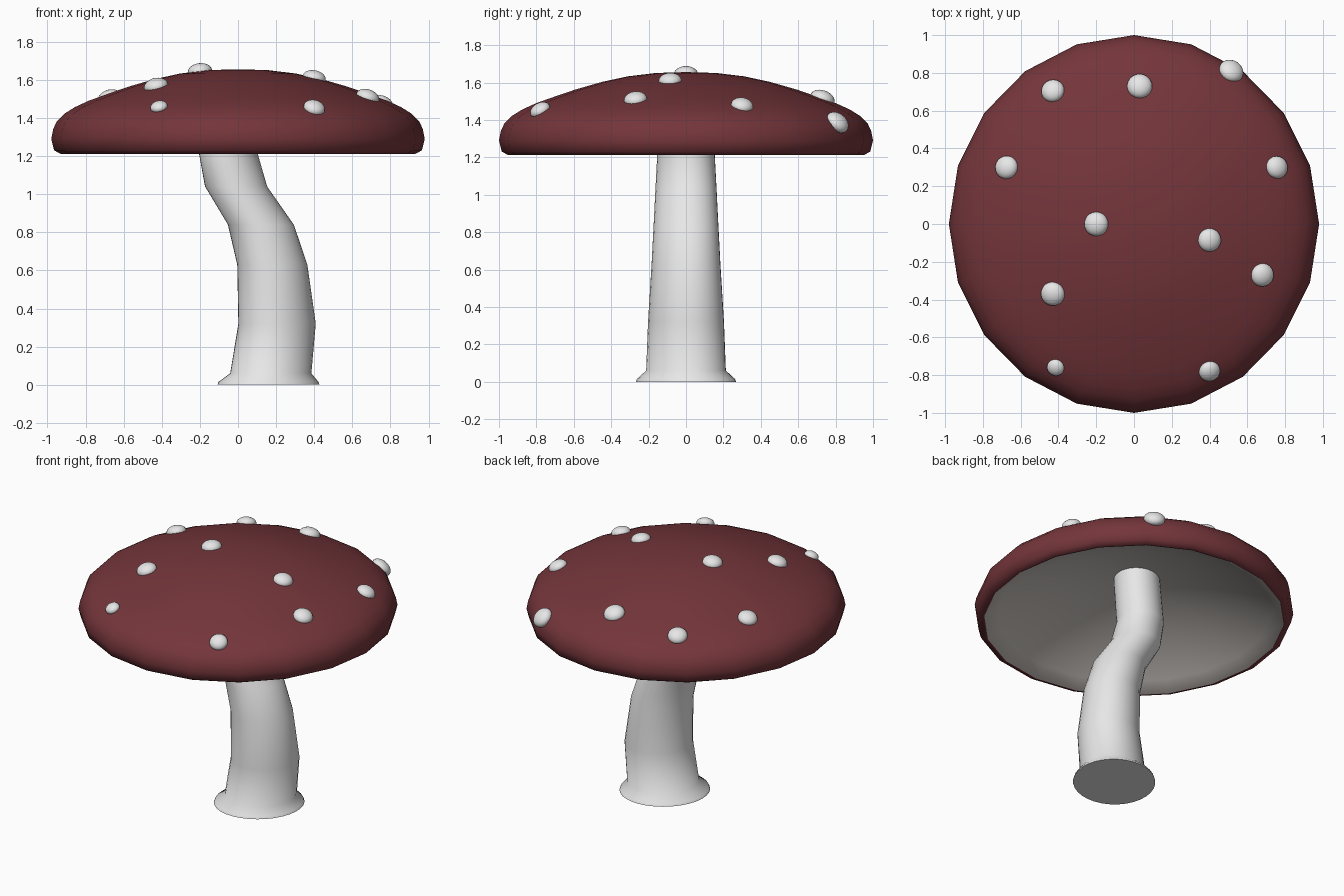
import bpy
import bmesh
from math import sin, cos, tau, radians, hypot
from mathutils import Matrix, Vector

cube = bpy.data.objects.get("Cube")
if cube:
    bpy.data.objects.remove(cube, do_unlink=True)


def material(name, rgb):
    mat = bpy.data.materials.new(name)
    mat.use_nodes = True
    mat.diffuse_color = (*rgb, 1)
    mat.node_tree.nodes["Principled BSDF"].inputs["Base Color"].default_value = (*rgb, 1)
    return mat


RED = material("dark red", (0.175, 0.036, 0.043))
WHITE = material("white", (0.8, 0.8, 0.8))
GILL = material("warm grey", (0.6, 0.56, 0.53))


def finish(name, bm, mat, angle=40):
    bmesh.ops.recalc_face_normals(bm, faces=bm.faces)
    mesh = bpy.data.meshes.new(name)
    bm.to_mesh(mesh)
    bm.free()
    obj = bpy.data.objects.new(name, mesh)
    bpy.context.collection.objects.link(obj)
    mesh.materials.append(mat)
    bpy.ops.object.select_all(action='DESELECT')
    obj.select_set(True)
    bpy.context.view_layer.objects.active = obj
    bpy.ops.object.shade_smooth_by_angle(angle=radians(angle))
    return obj


def loft(rings, sides, squash, turn=0):
    """Skin oval sections given as (centre x, z, radius) and close both ends."""
    bm = bmesh.new()
    spin = Matrix.Rotation(radians(turn), 3, 'Z')
    loops = []
    for cx, z, r in rings:
        loops.append([bm.verts.new(Vector((cx, 0, z)) + spin @ Vector(
            (r * squash[0] * cos(tau * i / sides), r * squash[1] * sin(tau * i / sides), 0)))
            for i in range(sides)])
    for a, b in zip(loops, loops[1:]):
        for i in range(sides):
            j = (i + 1) % sides
            bm.faces.new((a[i], a[j], b[j], b[i]))
    bm.faces.new(loops[0])
    bm.faces.new(loops[-1])
    return bm


# Cap: domed top, rounded rim and hollow underside as (radius, height)
DOME = [(0.02, 1.655), (0.16, 1.651), (0.31, 1.633), (0.45, 1.603), (0.59, 1.563),
        (0.71, 1.522), (0.8, 1.49), (0.875, 1.456), (0.93, 1.422), (0.972, 1.38),
        (0.99, 1.34), (1.0, 1.29)]
RIM = [(0.985, 1.23), (0.95, 1.212), (0.94, 1.212)]
HOLLOW = [(0.86, 1.265), (0.7, 1.35), (0.5, 1.43), (0.25, 1.495), (0.02, 1.52)]
CAP_X = 0.98

profile = DOME + RIM + HOLLOW
bm = loft([(0, z, r) for r, z in profile], 20, (CAP_X, 1))
cap = finish("cap", bm, RED, 60)
cap.data.materials.append(GILL)
# Underside faces look down and lie inside the rim
for face in cap.data.polygons:
    c = face.center
    if face.normal.z < -0.3 and hypot(c.x / CAP_X, c.y) < 0.93:
        face.material_index = 1

# Stem: bent tapering tube with a flared foot, slightly oval on the diagonal
STEM = [(0.16, 0.0, 0.268), (0.16, 0.015, 0.262), (0.172, 0.06, 0.213),
        (0.205, 0.32, 0.203), (0.18, 0.63, 0.184), (0.12, 0.84, 0.173),
        (-0.01, 1.04, 0.163), (-0.05, 1.21, 0.154), (-0.02, 1.54, 0.15)]
finish("stem", loft(STEM, 32, (1.05, 0.95), 45), WHITE, 50)


def dome_at(x, y):
    """Height and outward normal of the dome at a plan position."""
    r = hypot(x / CAP_X, y)
    for (r0, z0), (r1, z1) in zip(DOME, DOME[1:]):
        if r <= r1:
            slope = (z1 - z0) / (r1 - r0)
            out = Vector((x, y, 0)).normalized()
            return z0 + slope * (r - r0), Vector((0, 0, 1)) - slope * out


# Spots: flattened balls half sunk into the dome as (x, y, radius)
SPOTS = [(-0.2, 0, 0.064), (0.4, -0.085, 0.062), (0.68, -0.27, 0.062),
         (-0.43, -0.37, 0.064), (-0.415, -0.76, 0.046), (0.4, -0.78, 0.057),
         (-0.675, 0.3, 0.062), (0.757, 0.3, 0.06), (-0.43, 0.705, 0.062),
         (0.03, 0.73, 0.067), (0.515, 0.81, 0.067)]
for n, (x, y, r) in enumerate(SPOTS, 1):
    z, normal = dome_at(x, y)
    place = (Matrix.Translation((x, y, z))
             @ normal.to_track_quat('Z', 'Y').to_matrix().to_4x4()
             @ Matrix.Diagonal((1, 1, 0.65, 1)))
    bm = bmesh.new()
    bmesh.ops.create_uvsphere(bm, u_segments=20, v_segments=12, radius=r, matrix=place)
    finish(f"spot_{n}", bm, WHITE)
